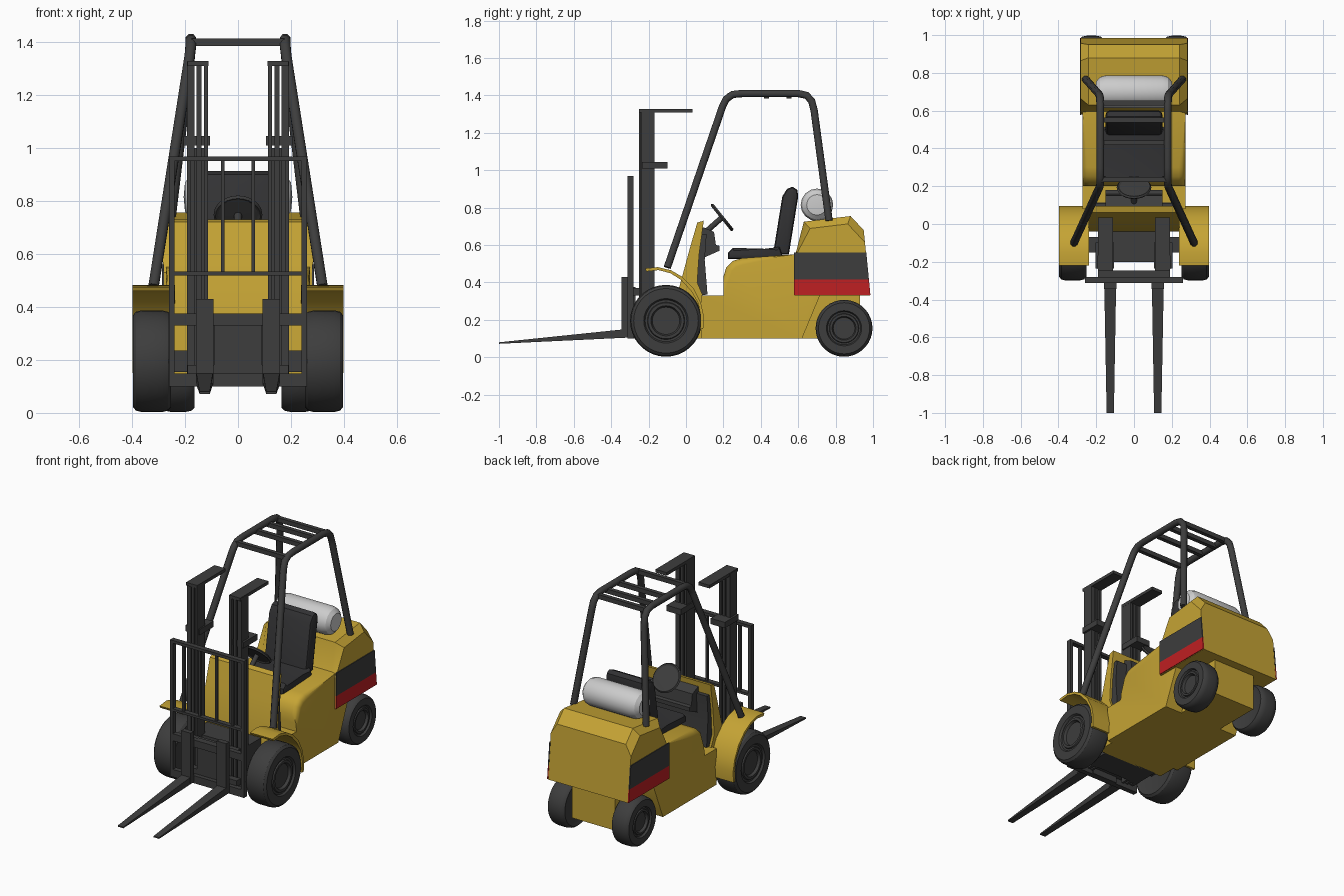
import bpy, bmesh, math
from mathutils import Vector, Matrix

if "Cube" in bpy.data.objects:
    bpy.data.objects.remove(bpy.data.objects["Cube"])


def material(name, rgb):
    m = bpy.data.materials.new(name)
    m.diffuse_color = (*rgb, 1)
    m.use_nodes = True
    m.node_tree.nodes["Principled BSDF"].inputs["Base Color"].default_value = m.diffuse_color
    return m


YELLOW = material("yellow paint", (0.56, 0.37, 0.035))
DARK = material("dark grey metal", (0.047, 0.047, 0.047))
BLACK = material("black vinyl", (0.032, 0.032, 0.034))
RED = material("red stripe", (0.52, 0.014, 0.016))
GREY = material("light grey tank", (0.6, 0.6, 0.6))


def finish(name, bm, mat, smooth=True):
    bmesh.ops.recalc_face_normals(bm, faces=bm.faces)
    me = bpy.data.meshes.new(name)
    bm.to_mesh(me)
    bm.free()
    me.materials.append(mat)
    ob = bpy.data.objects.new(name, me)
    bpy.context.collection.objects.link(ob)
    if smooth:
        bpy.ops.object.select_all(action='DESELECT')
        bpy.context.view_layer.objects.active = ob
        ob.select_set(True)
        bpy.ops.object.shade_smooth_by_angle(angle=math.radians(32))
    return ob


def prism(name, pts, x0, x1, mat, bevel=0, zmin=-1, segments=2):
    """Side profile of (y, z) points extruded from x0 to x1; side rims above zmin are bevelled."""
    bm = bmesh.new()
    a = [bm.verts.new((x0, y, z)) for y, z in pts]
    b = [bm.verts.new((x1, y, z)) for y, z in pts]
    bm.faces.new(a)
    bm.faces.new(b)
    for i in range(len(pts)):
        j = (i + 1) % len(pts)
        bm.faces.new((a[i], a[j], b[j], b[i]))
    if bevel:
        rim = [e for e in bm.edges if abs(e.verts[0].co.x - e.verts[1].co.x) < 1e-6
               and min(v.co.z for v in e.verts) > zmin]
        bmesh.ops.bevel(bm, geom=rim, offset=bevel, segments=segments, profile=0.5, affect='EDGES')
    return finish(name, bm, mat)


def box(name, x, y, z, mat):
    return prism(name, [(y[0], z[0]), (y[1], z[0]), (y[1], z[1]), (y[0], z[1])], x[0], x[1], mat)


def lathe(name, profile, matrix, mat, steps=36):
    """Spin (radius, height) points about local z, then place with matrix."""
    bm = bmesh.new()
    vs = [bm.verts.new((r, 0, h)) for r, h in profile]
    es = [bm.edges.new(p) for p in zip(vs, vs[1:])]
    bmesh.ops.spin(bm, geom=vs + es, axis=(0, 0, 1), cent=(0, 0, 0), steps=steps, angle=math.tau)
    bmesh.ops.remove_doubles(bm, verts=bm.verts, dist=1e-4)
    bm.transform(matrix)
    return finish(name, bm, mat)


def tube(name, pts, radius, mat):
    cu = bpy.data.curves.new(name, 'CURVE')
    cu.dimensions = '3D'
    cu.bevel_depth, cu.bevel_resolution, cu.use_fill_caps = radius, 2, True
    sp = cu.splines.new('POLY')
    sp.points.add(len(pts) - 1)
    for p, co in zip(sp.points, pts):
        p.co = (*co, 1)
    cu.materials.append(mat)
    ob = bpy.data.objects.new(name, cu)
    bpy.context.collection.objects.link(ob)
    bpy.ops.object.select_all(action='DESELECT')
    bpy.context.view_layer.objects.active = ob
    ob.select_set(True)
    bpy.ops.object.convert(target='MESH')


# Main body with footwell and rounded seat base
prism("body", [(0.08, 0.10), (0.62, 0.10), (0.72, 0.34), (0.72, 0.56), (0.58, 0.55), (0.30, 0.53),
               (0.25, 0.515), (0.215, 0.48), (0.20, 0.43), (0.20, 0.33), (0.08, 0.33)],
      -0.272, 0.272, YELLOW, 0.035, 0.42, 3)
box("rear_axle_housing", (-0.15, 0.15), (0.58, 0.93), (0.10, 0.35), YELLOW)
# Counterweight
prism("counterweight", [(0.58, 0.33), (0.985, 0.33), (0.95, 0.68), (0.88, 0.755), (0.63, 0.725), (0.595, 0.55),
                        (0.58, 0.53)], -0.282, 0.282, YELLOW, 0.04, 0.54, 1)
# Front cowl, dashboard and front axle block
prism("front_cowl", [(-0.04, 0.10), (0.09, 0.10), (0.09, 0.33), (0.06, 0.40), (0.07, 0.55), (0.095, 0.73),
                     (0.06, 0.72), (0.02, 0.58), (-0.04, 0.36)], -0.24, 0.24, YELLOW)
prism("kick_panel", [(0.05, 0.33), (0.115, 0.335), (0.10, 0.52), (0.11, 0.66), (0.07, 0.66), (0.05, 0.5)],
      -0.225, 0.225, DARK)
prism("dashboard", [(0.08, 0.70), (0.15, 0.67), (0.16, 0.60), (0.18, 0.595), (0.18, 0.57), (0.09, 0.53)],
      -0.15, 0.15, DARK)
box("front_axle_block", (-0.19, 0.19), (-0.20, -0.03), (0.10, 0.36), DARK)
box("front_axle", (-0.30, 0.30), (-0.15, -0.07), (0.155, 0.235), DARK)
box("rear_axle", (-0.2, 0.2), (0.815, 0.875), (0.125, 0.185), DARK)

# Steering wheel and column
tilt = Matrix.Translation((0, 0.193, 0.748)) @ Matrix.Rotation(math.radians(40), 4, (-1, 0, 0)).inverted()
tilt = Matrix.Translation((0, 0.193, 0.748)) @ Vector((0, 0.78, 0.63)).to_track_quat('Z', 'Y').to_matrix().to_4x4()
lathe("steering_wheel", [(0, -0.005), (0.075, -0.003), (0.085, -0.009), (0.092, 0), (0.085, 0.009),
                         (0.075, 0.003), (0, 0.006)], tilt, DARK, 24)
tube("steering_column", [(0, 0.193, 0.748), (0, 0.10, 0.665)], 0.015, DARK)

# Seat
prism("seat_cushion", [(0.225, 0.525), (0.225, 0.56), (0.25, 0.585), (0.42, 0.58), (0.50, 0.59), (0.52, 0.53)],
      -0.165, 0.165, BLACK, 0.015)
prism("seat_back", [(0.465, 0.55), (0.515, 0.86), (0.54, 0.90), (0.57, 0.912), (0.595, 0.895), (0.60, 0.86),
                    (0.55, 0.55)], -0.15, 0.15, BLACK, 0.02)

# Gas tank
lathe("gas_tank", [(0, -0.205), (0.055, -0.20), (0.078, -0.18), (0.087, -0.15), (0.087, 0.15), (0.078, 0.18),
                   (0.055, 0.20), (0, 0.205)],
      Matrix.Translation((0, 0.70, 0.815)) @ Matrix.Rotation(math.pi / 2, 4, 'Y'), GREY, 16)


def wheel(name, s, x0, x1, y, z, r):
    w = (x1 - x0) / 2
    prof = [(0, -w + .01), (0.7 * r, -w + .01), (0.9 * r, -w), (0.97 * r, -w + .012), (r, -w + .035), (r, w - .035),
            (0.97 * r, w - .012), (0.9 * r, w), (0.62 * r, w), (0.58 * r, w - .012), (0.52 * r, w - .012),
            (0.50 * r, w - .004), (0.42 * r, w - .004), (0.38 * r, w - .02), (0, w - .02)]
    lathe(name, prof, Matrix.Translation((s * (x0 + x1) / 2, y, z)) @ Matrix.Rotation(s * math.pi / 2, 4, 'Y'), DARK)


fender = [(-0.22, 0.475), (-0.15, 0.482), (-0.08, 0.465), (-0.02, 0.43), (0.04, 0.37), (0.08, 0.29), (0.095, 0.22),
          (0.092, 0.15)]
inner = [(-0.11 + (y + 0.11) * 0.92, z - 0.016 if z > 0.3 else z) for y, z in reversed(fender)]
# Guard legs lean outwards towards their feet
guard = [(0.318, -0.10, 0.48), (0.183, 0.195, 1.34), (0.178, 0.215, 1.38), (0.178, 0.25, 1.405), (0.178, 0.30, 1.41),
         (0.178, 0.60, 1.41), (0.178, 0.645, 1.40), (0.18, 0.672, 1.37), (0.184, 0.685, 1.32), (0.255, 0.765, 0.73)]

for s, side in ((-1, "left"), (1, "right")):
    wheel(side + "_front_wheel", s, 0.252, 0.397, -0.107, 0.195, 0.192)
    wheel(side + "_rear_wheel", s, 0.165, 0.285, 0.845, 0.155, 0.152)
    prism(side + "_fender", fender + inner, s * 0.238, s * 0.398, YELLOW)
    # Painted side stripes as thin plates
    prism(side + "_dark_stripe", [(0.578, 0.415), (0.978, 0.415), (0.964, 0.56), (0.578, 0.56)],
          s * 0.28, s * 0.287, DARK)
    prism(side + "_red_stripe", [(0.578, 0.333), (0.986, 0.333), (0.978, 0.415), (0.578, 0.415)],
          s * 0.28, s * 0.287, RED)
    tube(side + "_guard_tube", [(s * x, y, z) for x, y, z in guard], 0.021, DARK)
    # Mast rails with top and middle brackets
    for i, (xa, xb) in enumerate(((0.113, 0.128), (0.138, 0.156), (0.164, 0.192))):
        box(f"{side}_mast_rail_{i}", (s * xa, s * xb), (-0.25 + 0.006 * i, -0.168), (0.10, 1.325), DARK)
    box(side + "_mast_web", (s * 0.113, s * 0.192), (-0.205, -0.195), (0.10, 1.0), DARK)
    box(side + "_mast_top_bracket", (s * 0.112, s * 0.19), (-0.25, 0.035), (1.308, 1.328), DARK)
    box(side + "_mast_mid_bracket", (s * 0.105, s * 0.205), (-0.235, -0.098), (1.008, 1.045), DARK)
    # Lifting fork: upright shank and tapered blade
    box(side + "_fork_shank", (s * 0.092, s * 0.158), (-0.345, -0.312), (0.11, 0.43), DARK)
    blade = prism(side + "_fork_blade", [(-0.312, 0.105), (-0.312, 0.152), (-0.345, 0.148), (-1.0, 0.08),
                                         (-1.0, 0.072)], s * 0.095, s * 0.157, DARK)
    for v in blade.data.vertices:
        if v.co.y < -0.9:
            v.co.x = s * 0.125 + (v.co.x - s * 0.125) * 0.62
    # Load backrest uprights
    box(side + "_backrest_post", (s * 0.24, s * 0.26), (-0.312, -0.28), (0.10, 0.965), DARK)
    for i, x in enumerate((0.058, 0.172)):
        box(f"{side}_backrest_bar_{i}", (s * (x - 0.007), s * (x + 0.007)), (-0.305, -0.288), (0.52, 0.955), DARK)

# Backrest and carriage cross bars
for i, (z0, z1) in enumerate(((0.10, 0.148), (0.33, 0.375), (0.518, 0.533), (0.95, 0.968))):
    box(f"carriage_bar_{i}", (-0.26, 0.26), (-0.312, -0.28), (z0, z1), DARK)
box("carriage_plate", (-0.09, 0.09), (-0.285, -0.27), (0.10, 0.375), DARK)
for i, z in enumerate((0.16, 0.35)):
    box(f"carriage_mount_{i}", (-0.19, 0.19), (-0.285, -0.245), (z - 0.02, z + 0.02), DARK)

# Overhead guard cross bars
for i, y in enumerate((0.235, 0.43, 0.55, 0.64)):
    box(f"guard_crossbar_{i}", (-0.175, 0.175), (y - 0.013, y + 0.013), (1.384, 1.412), DARK)
